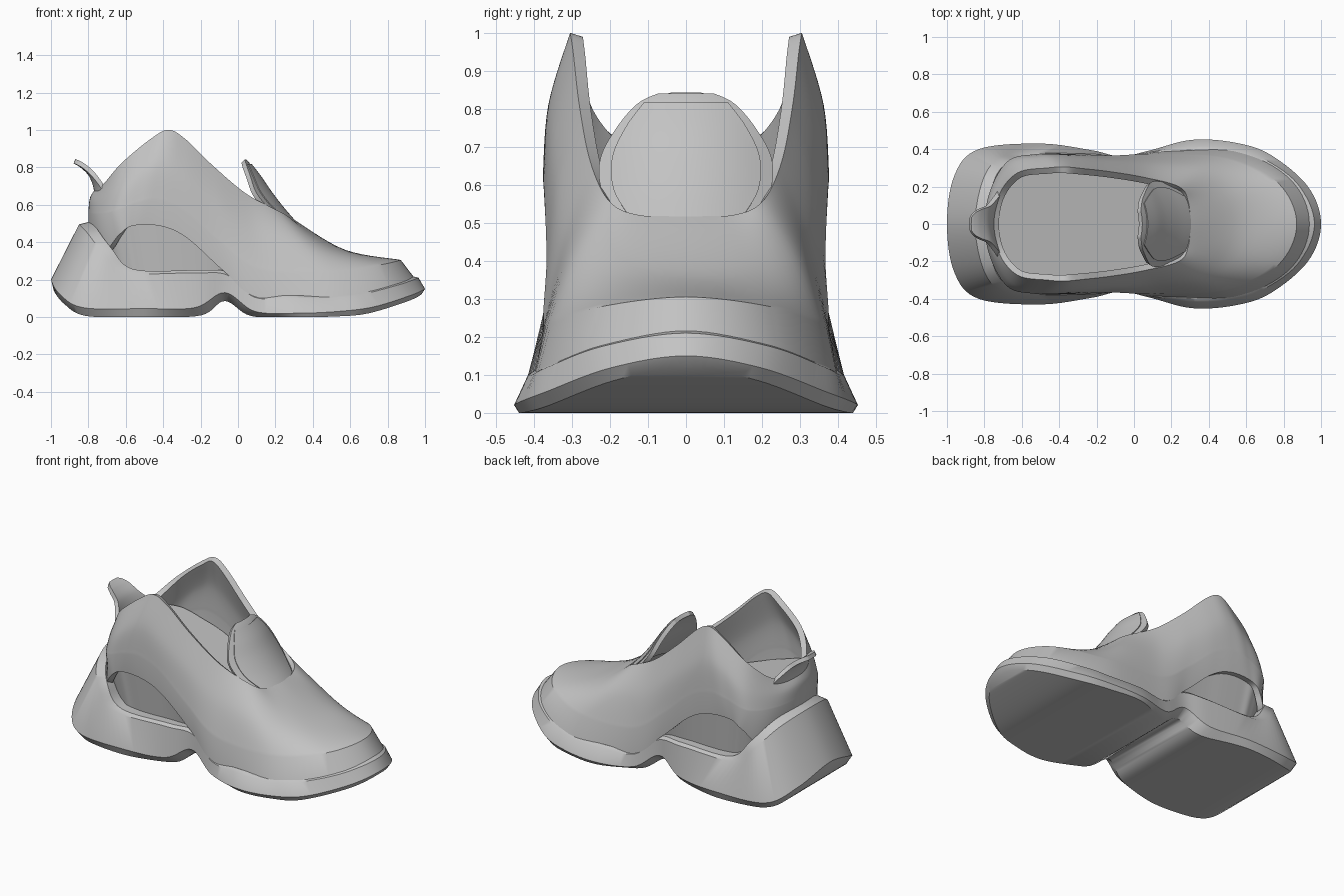
import bpy
from mathutils import Vector

cube = bpy.data.objects.get("Cube")
if cube:
    bpy.data.objects.remove(cube, do_unlink=True)

grey = bpy.data.materials.new("plain_grey")
grey.use_nodes = True
grey.diffuse_color = (0.55, 0.55, 0.55, 1)
shader = next(n for n in grey.node_tree.nodes if n.type == "BSDF_PRINCIPLED")
shader.inputs["Base Color"].default_value = grey.diffuse_color
shader.inputs["Roughness"].default_value = 0.6


def spline(points, steps, before=None, after=None):
    """Smooth curve through the points, with optional phantom end points."""
    pts = [Vector(p) for p in points]
    ext = [before or pts[0]] + pts + [after or pts[-1]]
    out = []
    for a, b, c, d in zip(ext, ext[1:], ext[2:], ext[3:]):
        for k in range(steps):
            t = k / steps
            out.append(0.5 * (2 * b + (c - a) * t + (2 * a - 5 * b + 4 * c - d) * t ** 2
                              + (3 * b - a - 3 * c + d) * t ** 3))
    return out + [pts[-1]]


def flip(p):
    return Vector((p[0], -p[1], p[2]))


def guide(points, steps=8):
    """Half outline from toe to heel, meeting its mirror image smoothly."""
    return spline(points, steps, flip(points[1]), flip(points[-2]))


def shifted(curve, sx, sy, dz=0.0, sz=1.0):
    return [Vector((p.x * sx, p.y * sy, p.z * sz + dz)) for p in curve]


def make(name, verts, faces, thickness=0.0, offset=-1.0):
    mesh = bpy.data.meshes.new(name)
    mesh.from_pydata([tuple(v) for v in verts], [], faces)
    mesh.materials.append(grey)
    obj = bpy.data.objects.new(name, mesh)
    bpy.context.collection.objects.link(obj)
    bpy.ops.object.select_all(action="DESELECT")
    obj.select_set(True)
    bpy.context.view_layer.objects.active = obj
    if thickness:
        mod = obj.modifiers.new("thickness", "SOLIDIFY")
        mod.thickness, mod.offset = thickness, offset
        bpy.ops.object.modifier_apply(modifier=mod.name)
    bpy.ops.object.shade_smooth_by_angle(angle=0.6)
    return obj


def loft(name, halves, caps=False, thickness=0.0):
    """Mirror half outlines into rings and skin them from bottom to top."""
    n = len(halves[0])
    m = 2 * n - 2
    verts, faces = [], []
    for half in halves:
        ring = list(half) + [flip(p) for p in half[-2:0:-1]]
        verts += [Vector((p.x, p.y, max(p.z, 0))) for p in ring]
    for r in range(len(halves) - 1):
        lo, hi = r * m, r * m + m
        for i in range(m):
            j = (i + 1) % m
            faces.append((lo + i, lo + j, hi + j, hi + i))
    if caps:
        top = m * (len(halves) - 1)
        for i in range(n - 1):
            quad = list(dict.fromkeys([i, i + 1, (m - i - 1) % m, (m - i) % m]))
            faces.append(quad[::-1])
            faces.append([top + q for q in quad])
    return make(name, verts, faces, thickness)


def bowed_flap(name, rows, bow, thickness, width=1.0, shift=0.0, across=16):
    """Curved flap from rows of (x, z, half width), bent along x by its width."""
    rows = spline(rows, 6)
    verts, faces = [], []
    for x, z, w in rows:
        for k in range(across + 1):
            y = w * width * (2 * k / across - 1)
            verts.append((x + shift + bow * y * y, y, z + shift))
    step = across + 1
    for r in range(len(rows) - 1):
        for k in range(across):
            a = r * step + k
            faces.append((a, a + 1, a + step + 1, a + step))
    return make(name, verts, faces, thickness, 0.0)


# Upper: guide curves for the opening, flank, toe crease and lower edge
collar = guide([(.30, 0, .52), (.29, .12, .52), (.24, .20, .555), (.05, .25, .655),
                (-.13, .28, .805), (-.28, .297, .95), (-.37, .305, 1),
                (-.46, .30, .957), (-.62, .275, .825), (-.72, .16, .71), (-.75, 0, .70)])
flank = guide([(.57, 0, .36), (.52, .16, .37), (.36, .29, .40), (.08, .325, .46),
               (-.12, .342, .61), (-.29, .357, .75), (-.40, .362, .81),
               (-.50, .358, .78), (-.65, .325, .67), (-.755, .17, .63), (-.79, 0, .64)])
crease = guide([(.87, 0, .305), (.77, .22, .28), (.50, .355, .235), (.12, .375, .25),
                (-.10, .367, .40), (-.28, .372, .56), (-.42, .376, .62),
                (-.53, .373, .61), (-.67, .34, .56), (-.765, .19, .55), (-.80, 0, .56)])
welt = guide([(.95, 0, .20), (.84, .24, .165), (.54, .39, .105), (.12, .385, .10),
              (-.07, .36, .24), (-.27, .365, .42), (-.41, .368, .485),
              (-.56, .362, .488), (-.635, .352, .44), (-.72, .27, .35), (-.80, 0, .44)])

columns = [spline(c, 7) for c in zip(crease, flank, collar)]
loft("upper", [welt] + [list(row) for row in zip(*columns)], thickness=0.035)

# Recessed core showing in the gap between upper and sole
loft("midsole_core", [shifted(welt, .90, .83, .09, .3), shifted(welt, .97, .91, .03)],
     caps=True)

# Sloping insole closing the inside
floor = [Vector((p.x * .98, p.y * 1.08, .42 - .34 * p.x)) for p in collar]
loft("insole", [shifted(floor, 1, 1, -.03), floor], caps=True)

# Sole: ground edge, widest rim, top edge and inner chamfer
ground = guide([(.98, 0, .12), (.91, .19, .085), (.70, .36, .02), (.53, .417, .003),
                (.31, .435, 0), (.07, .34, .005), (-.07, .30, .085), (-.20, .34, .008),
                (-.50, .41, 0), (-.81, .37, .005), (-.93, .25, .07), (-.985, 0, .14)])
rim = guide([(1, 0, .15), (.93, .20, .118), (.73, .37, .055), (.54, .435, .03),
             (.31, .45, .02), (.09, .395, .03), (-.07, .362, .13), (-.23, .395, .05),
             (-.50, .43, .045), (-.83, .40, .05), (-.96, .26, .13), (-1, 0, .20)])
edge = guide([(.965, 0, .21), (.87, .22, .175), (.66, .365, .12), (.50, .405, .10),
              (.30, .415, .10), (.09, .385, .105), (-.06, .36, .225), (-.24, .375, .235),
              (-.60, .378, .24), (-.73, .345, .355), (-.81, .23, .455), (-.85, 0, .495)])
loft("sole", [ground, rim, edge, shifted(edge, .93, .95, .015)], caps=True)

# Tongue with a thin raised panel
tongue = [(.295, .50, .165), (.23, .575, .215), (.165, .66, .22), (.11, .74, .18),
          (.06, .805, .125), (.035, .832, .07)]
bowed_flap("tongue", tongue, -1.6, .026)
bowed_flap("tongue_panel", tongue[:-1], -1.6, .026, width=.86, shift=.004)

# Heel pull tab
bowed_flap("heel_tab", [(-.755, .66, .19), (-.765, .71, .15), (-.79, .765, .10),
                        (-.83, .805, .08), (-.86, .825, .06), (-.875, .832, .035)],
           1.4, .025)
